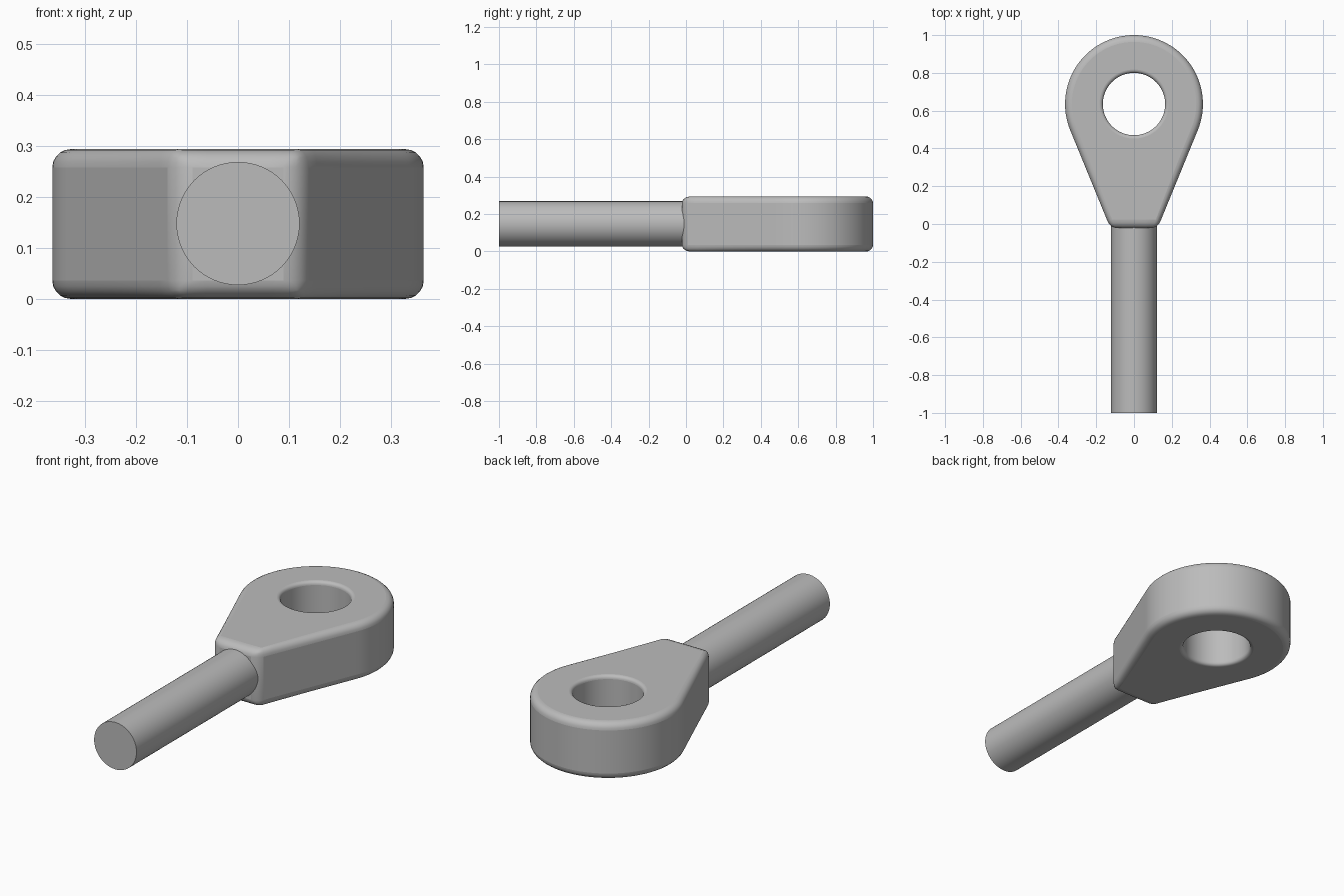
import bpy, bmesh, math

cube = bpy.data.objects.get("Cube")
if cube:
    bpy.data.objects.remove(cube)

RING_Y, RING_R, HOLE_R = 0.635, 0.365, 0.165
HEIGHT, NECK_Y, NECK_W = 0.294, -0.022, 0.125
ROD_R = 0.121

steel = bpy.data.materials.new("plain grey steel")
steel.use_nodes = True
grey = (0.5, 0.5, 0.5, 1)
steel.diffuse_color = grey
steel.node_tree.nodes["Principled BSDF"].inputs["Base Color"].default_value = grey


def finish(obj):
    obj.data.materials.append(steel)
    bpy.ops.object.select_all(action='DESELECT')
    obj.select_set(True)
    bpy.context.view_layer.objects.active = obj
    bpy.ops.object.shade_smooth_by_angle(angle=math.radians(35))


# Teardrop outline in polar form about the hole: arc, tangent flank, flat neck
drop = RING_Y - NECK_Y
corner = math.atan2(-drop, NECK_W)
tangent = corner + math.acos(RING_R / math.hypot(NECK_W, drop))


def radius(angle):
    if angle >= tangent:
        return RING_R
    if angle >= corner:
        return RING_R / math.cos(angle - tangent)
    return drop / -math.sin(angle)


def span(start, end, count):
    return [start + (end - start) * i / count for i in range(count)]


half = (span(-math.pi / 2, corner, 2) + span(corner, tangent, 14)
        + span(tangent, math.pi / 2, 32))
points = [(math.cos(a) * radius(a), math.sin(a) * radius(a), a) for a in half]
points.append((0, RING_R, math.pi / 2))
points += [(-x, y, math.pi - a) for x, y, a in reversed(points[1:-1])]

# Eye body: four loops joined into a ring-shaped solid
bm = bmesh.new()


def loop(z, hole):
    return [bm.verts.new((math.cos(a) * HOLE_R if hole else x,
                          RING_Y + (math.sin(a) * HOLE_R if hole else y), z))
            for x, y, a in points]


loops = [loop(0, False), loop(HEIGHT, False), loop(HEIGHT, True), loop(0, True)]
count = len(points)
for k in range(4):
    a, b = loops[k], loops[(k + 1) % 4]
    for i in range(count):
        j = (i + 1) % count
        bm.faces.new((a[i], a[j], b[j], b[i]))
bmesh.ops.recalc_face_normals(bm, faces=bm.faces)

# Round the outer rims and neck corners fully, the hole rims slightly
weight = bm.edges.layers.float.new("bevel_weight_edge")
for e in bm.edges:
    if e.calc_face_angle() > math.radians(40):
        mid = (e.verts[0].co + e.verts[1].co) / 2
        in_hole = math.hypot(mid.x, mid.y - RING_Y) < HOLE_R + 0.01
        e[weight] = 0.5 if in_hole else 1
mesh = bpy.data.meshes.new("eye_body")
bm.to_mesh(mesh)
bm.free()
eye = bpy.data.objects.new("eye_body", mesh)
bpy.context.collection.objects.link(eye)
finish(eye)
bevel = eye.modifiers.new("rounded_rims", 'BEVEL')
bevel.limit_method = 'WEIGHT'
bevel.width = 0.036
bevel.segments = 5
bevel.use_clamp_overlap = False
# Keep the bevel ahead of the smoothing
while eye.modifiers.find("rounded_rims") > 0:
    eye.modifiers.move(eye.modifiers.find("rounded_rims"), 0)

# Round shank running forward from the neck
end_y = 0.03
bpy.ops.mesh.primitive_cylinder_add(vertices=64, radius=ROD_R, depth=1 + end_y,
                                    location=(0, (end_y - 1) / 2, HEIGHT / 2 + 0.001),
                                    rotation=(math.pi / 2, 0, 0))
rod = bpy.context.object
rod.name = "shank"
finish(rod)
